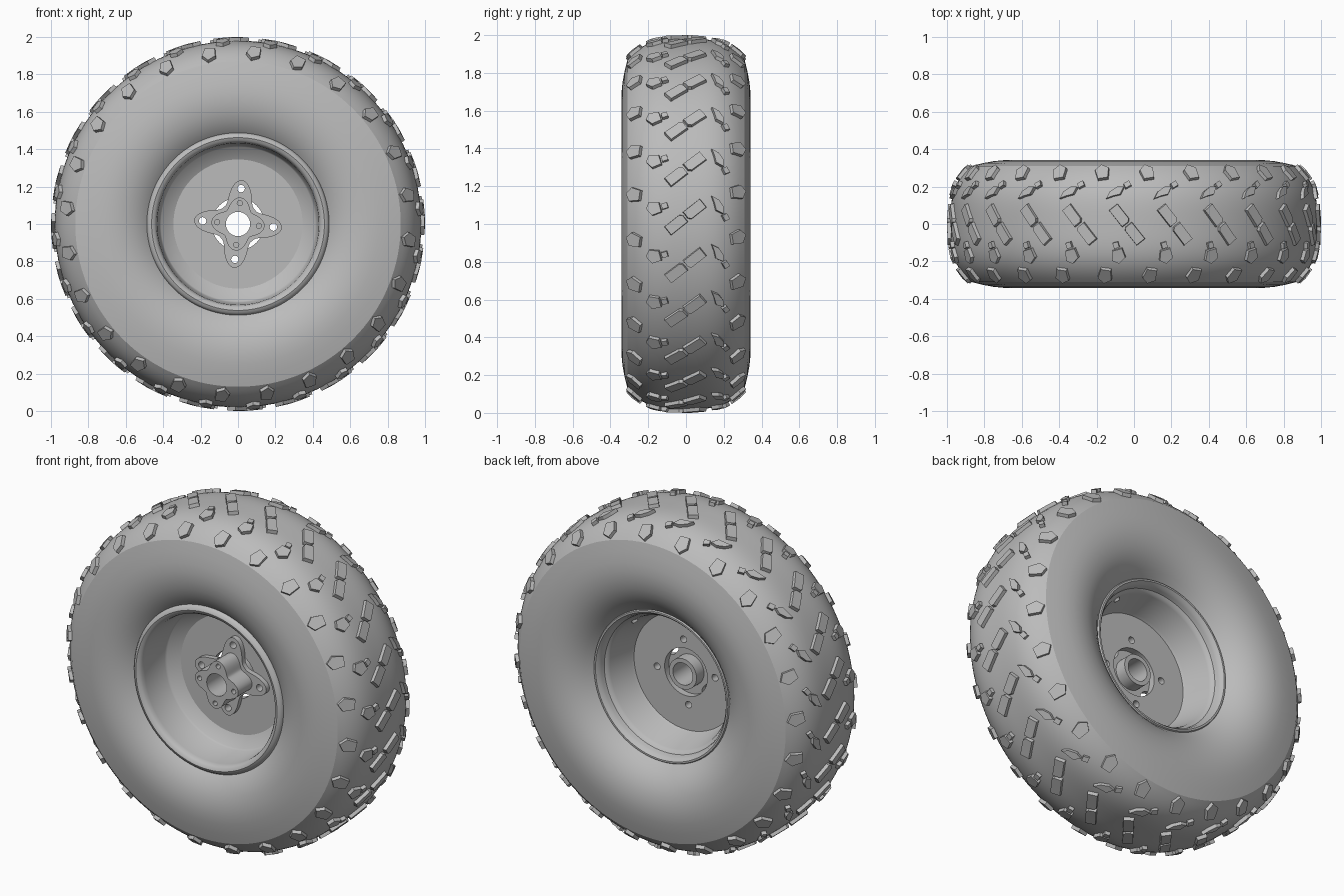
import bpy, bmesh, math
from math import sin, cos, pi, radians
from mathutils import Matrix

cube = bpy.data.objects.get("Cube")
if cube:
    bpy.data.objects.remove(cube, do_unlink=True)

grey = bpy.data.materials.new("plain_grey")
grey.use_nodes = True
COLOUR = (0.5, 0.5, 0.5, 1)
grey.diffuse_color = COLOUR
grey.node_tree.nodes["Principled BSDF"].inputs["Base Color"].default_value = COLOUR

AXLE = 1.0          # axle height
TILT = radians(-5)  # hub rotation


def finish(ob, angle):
    ob.data.materials.clear()
    ob.data.materials.append(grey)
    bpy.ops.object.select_all(action='DESELECT')
    ob.select_set(True)
    bpy.context.view_layer.objects.active = ob
    bpy.ops.object.shade_smooth_by_angle(angle=radians(angle))


def mesh_object(name, bm, angle):
    bmesh.ops.recalc_face_normals(bm, faces=bm.faces)
    me = bpy.data.meshes.new(name)
    bm.to_mesh(me)
    bm.free()
    ob = bpy.data.objects.new(name, me)
    ob.location.z = AXLE
    bpy.context.collection.objects.link(ob)
    finish(ob, angle)
    return ob


def lathe(name, profile, angle, steps=128):
    """Revolve a closed (y, radius) profile about the axle."""
    bm = bmesh.new()
    rings = []
    for i in range(steps):
        a = 2 * pi * i / steps
        rings.append([bm.verts.new((r * cos(a), y, r * sin(a))) for y, r in profile])
    n = len(profile)
    for i in range(steps):
        p, q = rings[i], rings[(i + 1) % steps]
        for j in range(n):
            k = (j + 1) % n
            bm.faces.new((p[j], p[k], q[k], q[j]))
    return mesh_object(name, bm, angle)


def circle(r, cx=0, cy=0, n=32):
    return [(cx + r * cos(2 * pi * i / n), cy + r * sin(2 * pi * i / n)) for i in range(n)]


def four_holes(radius, r):
    return [circle(r, radius * cos(TILT + k * pi / 2), radius * sin(TILT + k * pi / 2), 16)
            for k in range(4)]


def lobed(tip, waist, power, n=128):
    """Four-lobed outline."""
    pts = []
    for i in range(n):
        a = 2 * pi * i / n
        r = waist + (tip - waist) * abs(cos(2 * a)) ** power if cos(2 * a) ** 2 > 0 else waist
        # the lobes lie on the quarter turns
        pts.append((r * cos(a + TILT), r * sin(a + TILT)))
    return pts


def plate(name, loops, y0, y1):
    """Flat plate with holes, facing along the axle."""
    cu = bpy.data.curves.new(name, 'CURVE')
    cu.dimensions = '2D'
    cu.fill_mode = 'BOTH'
    cu.extrude = (y1 - y0) / 2
    for loop in loops:
        sp = cu.splines.new('POLY')
        sp.points.add(len(loop) - 1)
        for pt, (x, z) in zip(sp.points, loop):
            pt.co = (x, z, 0, 1)
        sp.use_cyclic_u = True
    ob = bpy.data.objects.new(name, cu)
    ob.location = (0, (y0 + y1) / 2, AXLE)
    ob.rotation_euler.x = pi / 2
    bpy.context.collection.objects.link(ob)
    bpy.ops.object.select_all(action='DESELECT')
    ob.select_set(True)
    bpy.context.view_layer.objects.active = ob
    bpy.ops.object.convert(target='MESH')
    finish(bpy.context.view_layer.objects.active, 30)


# Tyre carcass: crowned tread, sharp shoulder, bulging sidewalls
def crown(y):
    return 0.98 - 5.76 * abs(y) ** 3.38


EDGE = 0.31
tread = [(EDGE * i / 16, crown(EDGE * i / 16)) for i in range(-16, 17)]
side = [(.325, .81), (.336, .75), (.341, .7), (.339, .65), (.33, .6), (.314, .555),
        (.292, .515), (.265, .48), (.24, .455), (.22, .435)]
lathe("tyre", [(-y, r) for y, r in reversed(side)] + tread + side, 17)


# Tread blocks, laid out in (y, u): across and around the tread
def block(bm, outline, turn, height):
    cy = sum(p[0] for p in outline) / len(outline)
    cu = sum(p[1] for p in outline) / len(outline)

    def place(y, u, h):
        slope = (crown(y + .001) - crown(y - .001)) / .002
        s = math.hypot(slope, 1)
        a = turn + u / crown(cy)
        r = crown(y) + h / s
        return bm.verts.new((r * cos(a), y - h * slope / s, r * sin(a)))

    low = [place(y, u, -0.012) for y, u in outline]
    top = [place(cy + (y - cy) * .9, cu + (u - cu) * .9, height) for y, u in outline]
    bm.faces.new(top)
    bm.faces.new(low[::-1])
    n = len(low)
    for i in range(n):
        j = (i + 1) % n
        bm.faces.new((low[i], low[j], top[j], top[i]))


def shape(points, y, u, turn=0, flip=1):
    c, s = cos(turn), sin(turn)
    return [(y + flip * (a * c - b * s), u + a * s + b * c) for a, b in points]


def oblong(a, b):
    return [(-a, -b), (a, -b), (a, b), (-a, b)]


lug = [(-.042, .012), (-.012, .042), (.036, .018), (.028, -.038), (-.026, -.036)]
slant = [(-.034, .05), (.004, .03), (.03, -.01), (.03, -.05), (-.01, -.03), (-.02, .012)]
bar = [(-.06, -.03), (.06, -.03), (.06, .015), (.045, .03), (-.06, .03)]
pattern = [
    shape(lug, -.265, .155),
    shape(lug, -.165, .085, .4),
    shape(oblong(.017, .016), -.112, .095, .3),
    shape(bar, -.052, -.002, .67),
    shape([(-a, -b) for a, b in bar][::-1], .046, .076, .67),
    shape(slant, .165, .1),
    shape(oblong(.014, .018), .205, .035, .5),
    shape(lug, .265, .17, 0, -1),
]
bm = bmesh.new()
COUNT = 24
for i in range(COUNT):
    for outline in pattern:
        block(bm, outline, 2 * pi * i / COUNT, 0.02)
mesh_object("tread_blocks", bm, 20)

# Rim: rolled front lip, deep front well, conical back
lathe("rim", [
    (-.25, .49), (-.275, .487), (-.289, .477), (-.295, .462), (-.289, .446), (-.275, .436),
    (-.255, .432), (-.085, .42), (-.075, .412), (-.04, .345), (0, .34), (.015, .348),
    (.16, .385), (.175, .392), (.185, .405), (.205, .41), (.22, .415), (.235, .428),
    (.235, .438), (.2, .46), (-.2, .48)], 35)

# Wheel disc with centre opening and stud holes
plate("wheel_disc", [circle(.347, n=128), circle(.14, n=64)] + four_holes(.19, .02), -.04, 0)

# Hub: mounting flange, lobed body and rear boss
bore = circle(.065, n=48)
plate("hub_flange", [lobed(.235, .118, 3.0), bore] + four_holes(.19, .02), -.07, -.04)
plate("hub_body", [lobed(.142, .094, 1.8), bore] + four_holes(.112, .014), -.2, -.07)
plate("hub_boss", [circle(.09, n=48), bore], -.04, .03)

# Valve seat on the back of the rim
bm = bmesh.new()
bmesh.ops.create_cone(bm, cap_ends=True, segments=20, radius1=.02, radius2=.016, depth=.02)
a = radians(51)
bmesh.ops.transform(bm, matrix=Matrix.Translation((.378 * cos(a), .14, .378 * sin(a)))
                    @ Matrix.Rotation(-a, 4, 'Y') @ Matrix.Rotation(-pi / 2, 4, 'Y'),
                    verts=bm.verts)
mesh_object("valve_seat", bm, 30)
